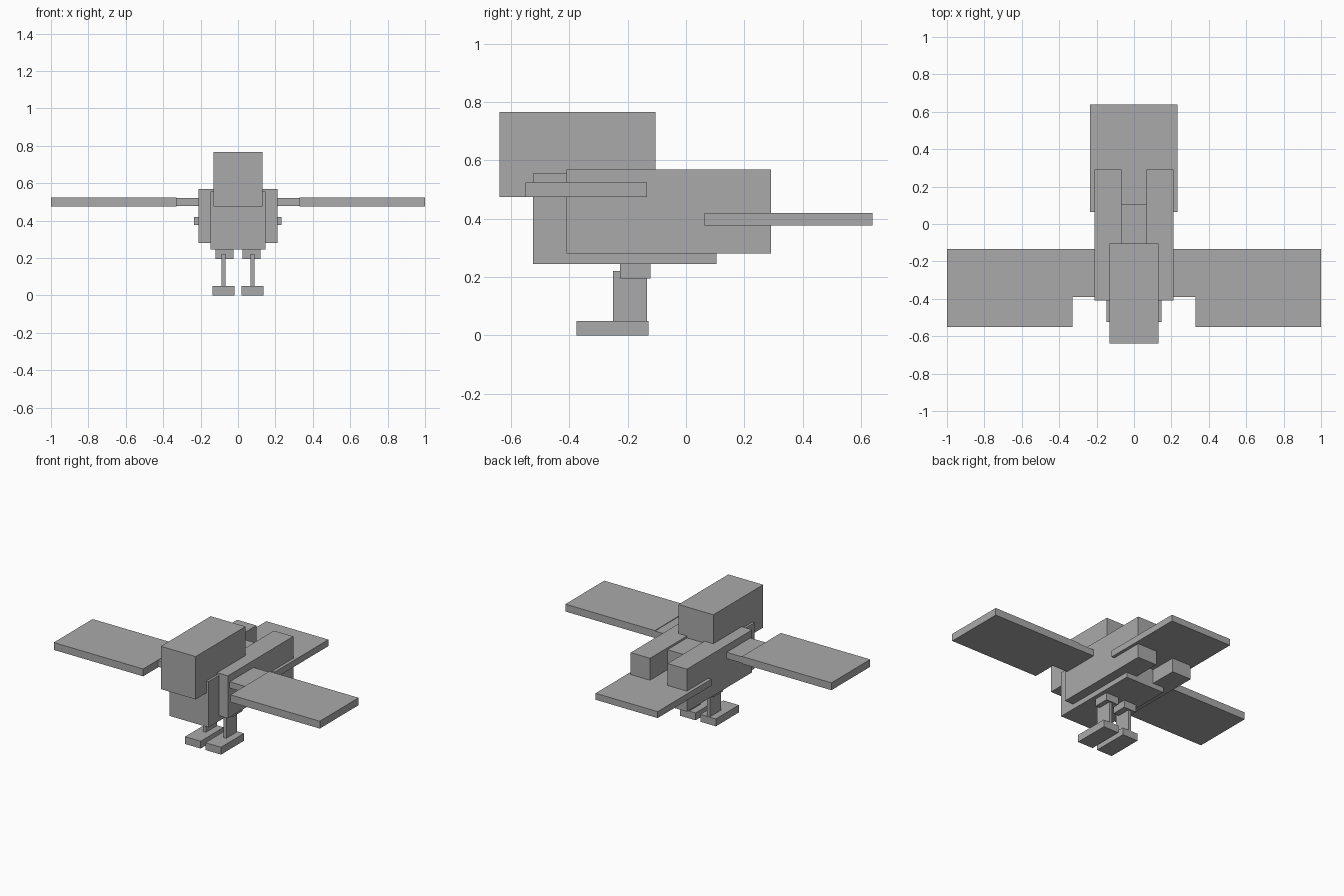
import bpy

default = bpy.data.objects.get("Cube")
if default:
    bpy.data.objects.remove(default, do_unlink=True)

grey = bpy.data.materials.new("plain_grey")
grey.use_nodes = True
colour = (0.4, 0.4, 0.4, 1)
grey.diffuse_color = colour
grey.node_tree.nodes["Principled BSDF"].inputs["Base Color"].default_value = colour


def box(name, xs, ys, zs):
    """Flat-faced block spanning the given x, y and z ranges."""
    spans = (xs, ys, zs)
    bpy.ops.mesh.primitive_cube_add(size=1, location=[sum(s) / 2 for s in spans])
    ob = bpy.context.object
    ob.name = name
    ob.scale = [s[1] - s[0] for s in spans]
    bpy.ops.object.transform_apply(location=False, rotation=False, scale=True)
    ob.data.materials.append(grey)


def pair(name, xs, ys, zs):
    """Block on the left (+x) and its mirror on the right."""
    box("left_" + name, xs, ys, zs)
    box("right_" + name, (-xs[1], -xs[0]), ys, zs)


# Head, body and tail
box("head", (-0.132, 0.13), (-0.64, -0.105), (0.475, 0.766))
box("body", (-0.148, 0.146), (-0.525, 0.105), (0.245, 0.556))
box("tail", (-0.235, 0.232), (0.063, 0.64), (0.376, 0.42))

# Blocks along the flanks
pair("flank", (0.066, 0.211), (-0.41, 0.292), (0.28, 0.569))

# Outstretched wings: narrow root and broad tip
pair("wing_root", (0.18, 0.33), (-0.39, -0.135), (0.478, 0.521))
pair("wing_tip", (0.328, 1.0), (-0.55, -0.133), (0.475, 0.525))

# Legs
pair("thigh", (0.024, 0.119), (-0.226, -0.122), (0.195, 0.26))
pair("shin", (0.066, 0.087), (-0.25, -0.133), (0.04, 0.221))
pair("foot", (0.018, 0.135), (-0.375, -0.128), (0.0, 0.05))
